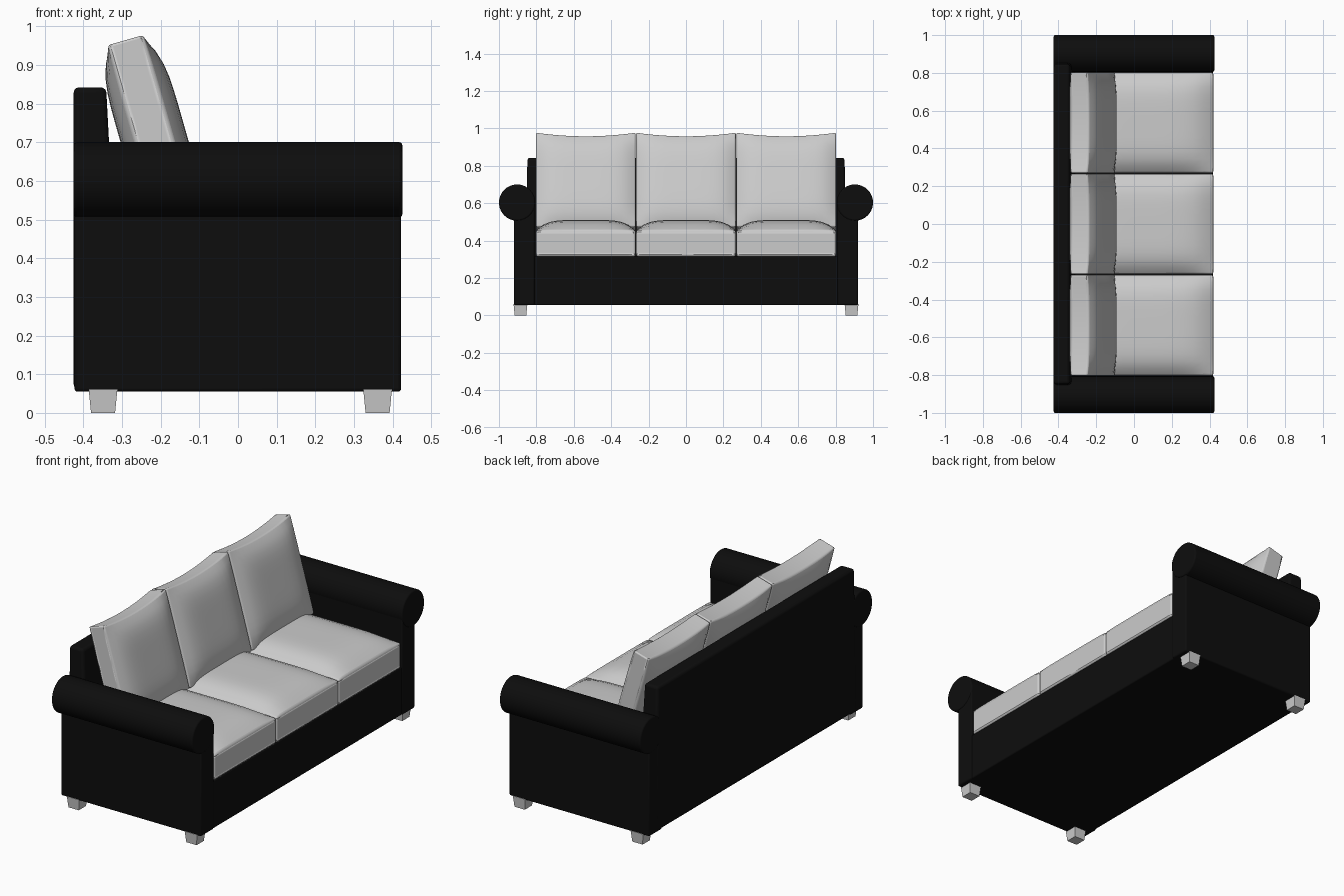
import bpy, bmesh, math
from mathutils import Matrix

if "Cube" in bpy.data.objects:
    bpy.data.objects.remove(bpy.data.objects["Cube"])

black = bpy.data.materials.new("black_upholstery")
black.diffuse_color = (0.004, 0.004, 0.004, 1)
black.use_nodes = True
black.node_tree.nodes["Principled BSDF"].inputs["Base Color"].default_value = black.diffuse_color


def finish(name, bm, mat=None, bevel=0.0, segments=3, smooth=True):
    bmesh.ops.recalc_face_normals(bm, faces=bm.faces)
    me = bpy.data.meshes.new(name)
    bm.to_mesh(me)
    bm.free()
    ob = bpy.data.objects.new(name, me)
    bpy.context.collection.objects.link(ob)
    if mat:
        me.materials.append(mat)
    if bevel:
        mod = ob.modifiers.new("soft_edges", 'BEVEL')
        mod.width, mod.segments = bevel, segments
        mod.limit_method, mod.angle_limit = 'ANGLE', math.radians(40)
    if smooth:
        bpy.ops.object.select_all(action='DESELECT')
        bpy.context.view_layer.objects.active = ob
        ob.select_set(True)
        bpy.ops.object.shade_smooth_by_angle(angle=math.radians(35))
    return ob


def box(name, lo, hi, mat=None, bevel=0.0, tweak=None, smooth=True):
    bm = bmesh.new()
    bmesh.ops.create_cube(bm, size=1)
    for v in bm.verts:
        v.co = [l + (c + 0.5) * (h - l) for c, l, h in zip(v.co, lo, hi)]
        if tweak:
            tweak(v.co)
    return finish(name, bm, mat, bevel, smooth=smooth)


def cushion(name, half, matrix, crown_top, crown_bottom, sag=0.0):
    """Box with crowned broad faces; local x = depth, y = width, z = thickness."""
    bm = bmesh.new()
    bmesh.ops.create_cube(bm, size=2)
    bmesh.ops.subdivide_edges(bm, edges=bm.edges[:], cuts=13, use_grid_fill=True)
    for v in bm.verts:
        a, b, c = v.co
        puff = (1 - abs(a) ** 5) * (1 - abs(b) ** 5)
        x = half[0] * a
        if a < 0:
            x += sag * (1 - b * b) * -a      # dip along the upper edge
        z = half[2] * c + puff * (crown_top * max(c, 0) - crown_bottom * max(-c, 0))
        v.co = (x, half[1] * b, z)
    bm.transform(matrix)
    return finish(name, bm, bevel=0.016)


# Frame: base and back panel with a sloping front and slightly narrowed top
box("base", (-0.415, -0.83, 0.055), (0.417, 0.83, 0.315), black, 0.006)


def back_shape(co):
    if co.z > 0.5:
        co.y *= 0.98
    elif co.x > -0.4:
        co.x = -0.30


box("back_panel", (-0.425, -0.865, 0.06), (-0.341, 0.865, 0.842), black, 0.014, back_shape)

# Rolled arms and legs, mirrored across the width
for side, s in (("left", -1), ("right", 1)):
    ys = sorted((s * 0.81, s * 0.92))
    box(side + "_arm_panel", (-0.423, ys[0], 0.055), (0.422, ys[1], 0.62), black, 0.008)
    bm = bmesh.new()
    bmesh.ops.create_cone(bm, cap_ends=True, segments=40, radius1=0.097, radius2=0.097,
                          depth=0.85, matrix=Matrix.Translation((0, s * 0.903, 0.603))
                          @ Matrix.Rotation(math.pi / 2, 4, 'Y'))
    finish(side + "_arm_roll", bm, black, 0.008)
    for end, cx in (("back", -0.349), ("front", 0.361)):
        cy = s * 0.885

        def taper(co, cx=cx, cy=cy):
            if co.z < 0.03:
                co.x = cx + (co.x - cx) * 0.84
                co.y = cy + (co.y - cy) * 0.84

        box(f"{side}_{end}_leg", (cx - 0.037, cy - 0.037, 0), (cx + 0.037, cy + 0.037, 0.06),
            tweak=taper, smooth=False)

# Three seat cushions and three leaning back cushions
lean = Matrix.Rotation(math.radians(90 - 16), 4, 'Y')
for i in (-1, 0, 1):
    y = i * 0.536
    cushion(f"seat_cushion_{i + 2}", (0.375, 0.266, 0.07),
            Matrix.Translation((0.045, y, 0.385)), 0.055, 0.0)
    cushion(f"back_cushion_{i + 2}", (0.262, 0.266, 0.048),
            Matrix.Translation((-0.219, y, 0.713)) @ lean, 0.037, 0.037, 0.02)
